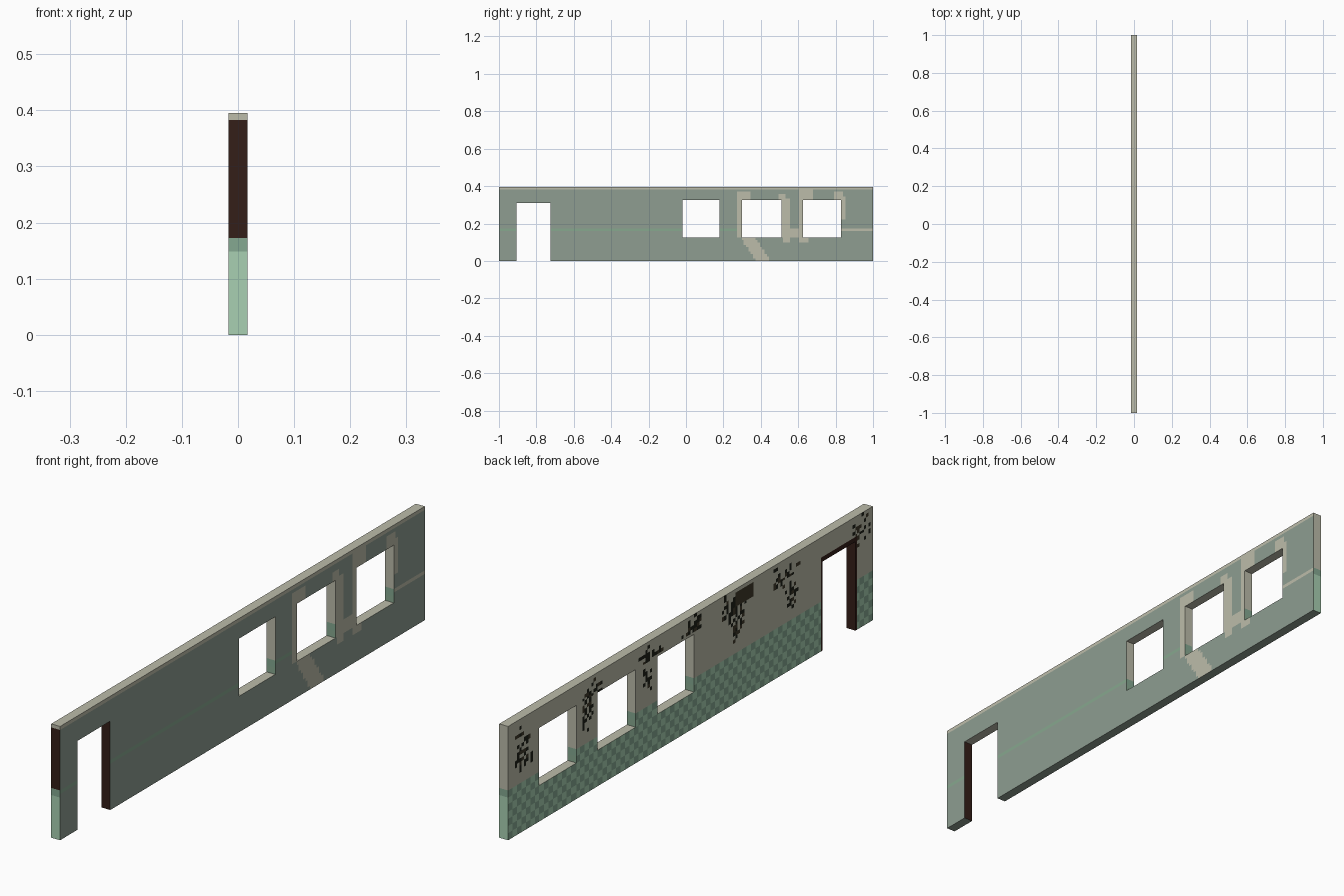
import bpy, bmesh, math, random

if "Cube" in bpy.data.objects:
    bpy.data.objects.remove(bpy.data.objects["Cube"])

random.seed(4)
T, H, NY, NZ = 0.017, 0.395, 162, 32      # half thickness, height, pixel grid
DOOR = (-0.905, -0.725, 0.0, 0.315)
WINDOWS = [(-0.02, 0.18, 0.125, 0.325), (0.30, 0.51, 0.125, 0.325), (0.625, 0.83, 0.125, 0.325)]
OPENINGS = [DOOR] + WINDOWS

# Peeled plaster areas on the +x side: y0, y1, z0, z1
PEELED = [(.275, .30, .13, .37), (.30, .35, .325, .37), (.51, .55, .12, .335), (.49, .53, .325, .352),
          (.55, .60, .12, .17), (.52, .56, .10, .13), (.60, .65, .10, .125), (.60, .625, .10, .35),
          (.61, .685, .325, .383), (.79, .84, .325, .37), (.83, .85, .22, .345), (.83, 1, .157, .173)]

# Mould clusters on the -x side: y, z, radius in y, radius in z
MOULD = [(.93, .28, .07, .11), (.53, .34, .08, .04), (.565, .28, .04, .08), (.22, .35, .08, .04),
         (.24, .27, .04, .07), (-.02, .35, .07, .05), (-.24, .34, .10, .06), (-.25, .27, .05, .08),
         (-.52, .34, .09, .05), (-.56, .27, .05, .07), (-.94, .33, .07, .07)]

COLOURS = {
    "plaster": (188, 188, 170), "green_paint": (142, 157, 145), "mint": (168, 208, 178),
    "tile_dark": (133, 168, 145), "stripe": (135, 168, 143), "brown": (52, 30, 24),
    "mould_black": (28, 30, 22), "mould_brown": (62, 57, 41)}


def linear(c):
    c /= 255
    return c / 12.92 if c < 0.04045 else ((c + 0.055) / 1.055) ** 2.4


def snapped(n, lo, hi, marks):
    """Even grid lines with the nearest ones moved onto the opening edges."""
    lines = [lo + (hi - lo) * i / n for i in range(n + 1)]
    for m in marks:
        lines[round((m - lo) / (hi - lo) * n)] = m
    return lines


def inside(y, z, r):
    return r[0] < y < r[1] and r[2] < z < r[3]


ys = snapped(NY, -1, 1, [v for o in OPENINGS for v in o[:2]])
zs = snapped(NZ, 0, H, [v for o in OPENINGS for v in o[2:]])


def centre(i, j):
    return (ys[i] + ys[i + 1]) / 2, (zs[j] + zs[j + 1]) / 2


def solid(i, j):
    if not (0 <= i < NY and 0 <= j < NZ):
        return False
    return not any(inside(*centre(i, j), o) for o in OPENINGS)


def painted_side(i, j):
    y, z = centre(i, j)
    scrape = z < .12 and abs(y - (.335 + (.12 - z) * .65)) < .04
    if j == NZ - 1 or scrape or any(inside(y, z, r) for r in PEELED):
        return "plaster"
    return "stripe" if j == 13 else "green_paint"


def tiled_side(i, j):
    y, z = centre(i, j)
    if inside(y, z, (DOOR[0] - .012, DOOR[1] + .012, 0, DOOR[3] + .012)):
        return "brown"
    if j < 14:
        return "mint" if (i // 2 + j // 2) % 2 else "tile_dark"
    if inside(y, z, (-.34, -.25, .33, .385)):
        return "mould_brown"
    for cy, cz, ry, rz in MOULD:
        d = math.hypot((y - cy) / ry, (z - cz) / rz)
        if random.random() < 0.75 * (1 - d):
            return random.choice(("mould_black", "mould_black", "mould_brown"))
    return "plaster"


def edge_colour(i, j, di, dj):
    y, z = centre(i, j)
    if dj:                                   # top, sills, lintels, underside
        return "green_paint" if j == 0 else "plaster"
    at_door = DOOR[0] - .02 < y < DOOR[1] + .02
    if at_door:
        return "brown"
    if j < 12:
        return "mint" if i in (0, NY - 1) else "stripe"
    if j < 14:
        return "tile_dark"
    return "brown" if i == 0 and j < NZ - 1 else "plaster"


# Wall with one door and three window openings
bm = bmesh.new()
mats, verts = list(COLOURS), {}


def vert(s, i, j):
    if (s, i, j) not in verts:
        verts[s, i, j] = bm.verts.new((s * T, ys[i], zs[j]))
    return verts[s, i, j]


def face(keys, colour):
    bm.faces.new([vert(*k) for k in keys]).material_index = mats.index(colour)


# side direction -> the two grid corners of that cell edge
EDGES = {(-1, 0): ((0, 1), (0, 0)), (1, 0): ((1, 0), (1, 1)),
         (0, -1): ((0, 0), (1, 0)), (0, 1): ((1, 1), (0, 1))}
for i in range(NY):
    for j in range(NZ):
        if not solid(i, j):
            continue
        loop = [(i, j), (i + 1, j), (i + 1, j + 1), (i, j + 1)]
        face([(1, *c) for c in loop], painted_side(i, j))
        face([(-1, *c) for c in reversed(loop)], tiled_side(i, j))
        for (di, dj), (a, b) in EDGES.items():
            if not solid(i + di, j + dj):    # reveals and outer edges
                a, b = (i + a[0], j + a[1]), (i + b[0], j + b[1])
                face([(1, *b), (1, *a), (-1, *a), (-1, *b)], edge_colour(i, j, di, dj))

bmesh.ops.recalc_face_normals(bm, faces=bm.faces)
mesh = bpy.data.meshes.new("corridor_wall")
bm.to_mesh(mesh)
bm.free()
for name, rgb in COLOURS.items():
    mat = bpy.data.materials.new(name)
    mat.diffuse_color = (*map(linear, rgb), 1)
    mat.use_nodes = True
    mat.node_tree.nodes["Principled BSDF"].inputs["Base Color"].default_value = mat.diffuse_color
    mesh.materials.append(mat)
wall = bpy.data.objects.new("corridor_wall", mesh)
bpy.context.collection.objects.link(wall)
